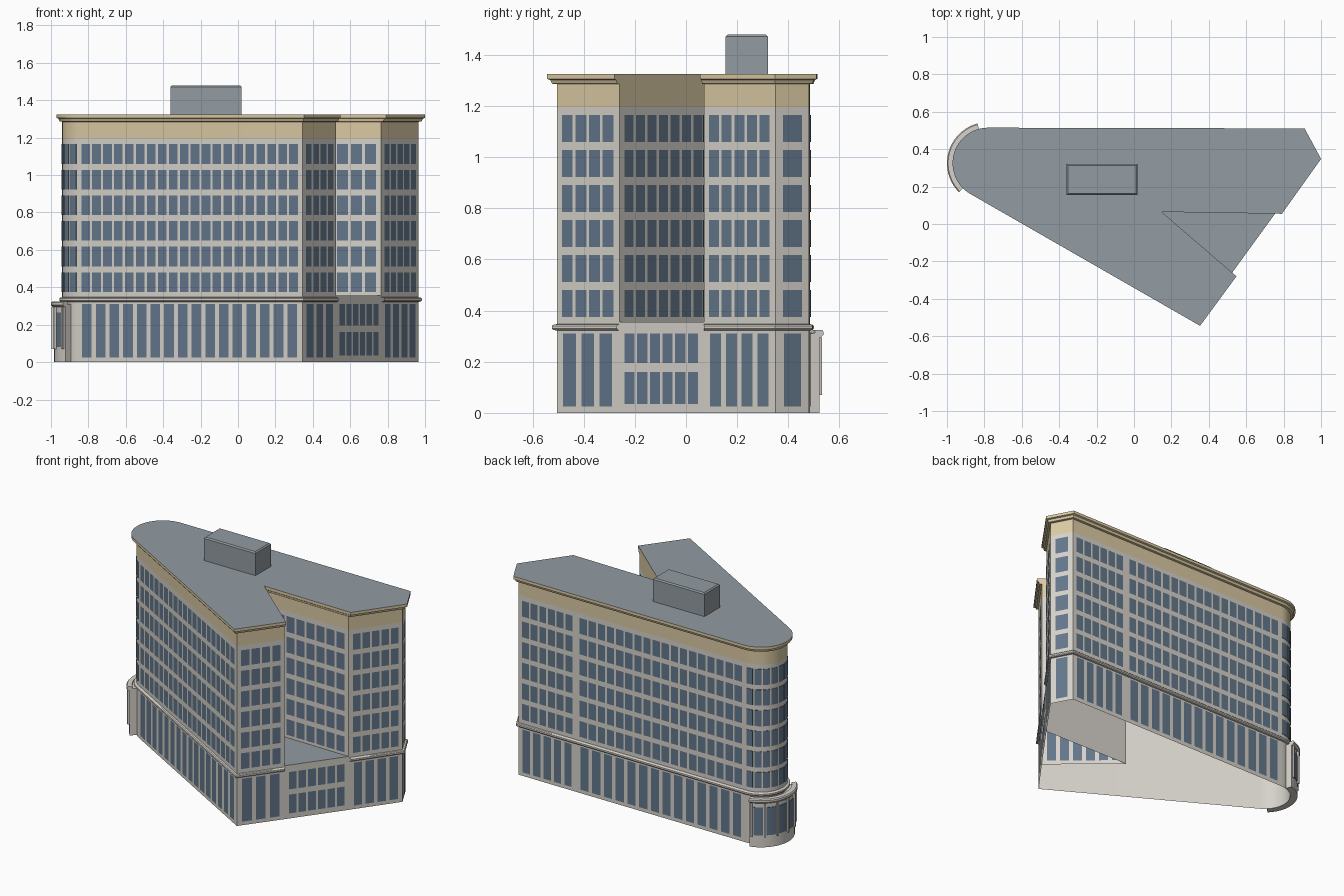
import bpy
from math import radians, cos, sin
from mathutils import Vector

cube = bpy.data.objects.get("Cube")
if cube:
    bpy.data.objects.remove(cube)


def material(name, rgb):
    m = bpy.data.materials.new(name)
    m.use_nodes = True
    m.diffuse_color = (*rgb, 1)
    bsdf = next(n for n in m.node_tree.nodes if n.type == 'BSDF_PRINCIPLED')
    bsdf.inputs["Base Color"].default_value = (*rgb, 1)
    bsdf.inputs["Roughness"].default_value = 0.8
    return m


STONE = material("pale_stone", (0.68, 0.65, 0.60))
CREAM = material("cream_band", (0.71, 0.59, 0.37))
GLASS = material("blue_glass", (0.125, 0.185, 0.26))
ROOF = material("grey_roof", (0.29, 0.33, 0.36))
parts = []


def add_mesh(name, verts, faces, mats, rule=None):
    me = bpy.data.meshes.new(name)
    me.from_pydata([tuple(v) for v in verts], [], faces)
    for m in mats:
        me.materials.append(m)
    if rule:
        for p in me.polygons:
            p.material_index = rule(p)
    me.update()
    ob = bpy.data.objects.new(name, me)
    bpy.context.collection.objects.link(ob)
    parts.append(ob)
    return ob


# Footprint, anticlockwise: wing tip, courtyard notch, east end, back, round nose
NOSE = Vector((-0.78, 0.325))
NOSE_R = 0.16
A, B, N, C = (Vector(p) for p in ((0.345, -0.505), (0.525, -0.26), (0.13, 0.08), (0.765, 0.07)))
D, E, M = (Vector(p) for p in ((0.965, 0.35), (0.895, 0.48), (0.47, 0.482)))


def polar(r, deg):
    return NOSE + Vector((cos(radians(deg)), sin(radians(deg)))) * r


ARC = [polar(NOSE_R, 90 + 150 * i / 24) for i in range(25)]
PLAN = [A, B, N, C, D, E, M] + ARC
COUNT = len(PLAN)


def normal(i):
    d = (PLAN[(i + 1) % COUNT] - PLAN[i % COUNT]).normalized()
    return Vector((d.y, -d.x))


def offset_plan(dist, court):
    """Push every wall line out by dist; the two courtyard walls use their own factor."""
    def amount(i):
        return dist * court.get(i % COUNT, 1)
    out = []
    for i, p in enumerate(PLAN):
        n1, n2 = normal(i - 1 + COUNT), normal(i)
        d1, d2 = amount(i - 1 + COUNT), amount(i)
        det = n1.x * n2.y - n1.y * n2.x
        if abs(det) < 0.02:
            out.append(p + n2 * d2)
        else:
            out.append(p + Vector(((d1 * n2.y - d2 * n1.y) / det,
                                   (d2 * n1.x - d1 * n2.x) / det)))
    return out


def shell(name, profile, mats, rule=None, court=None, skip=(), cap=False):
    """Loft the footprint through (height, outset) steps."""
    verts, faces = [], []
    for z, d in profile:
        verts += [(p.x, p.y, z) for p in offset_plan(d, court or {})]
    for k in range(len(profile) - 1):
        for i in range(COUNT):
            if i not in skip:
                j, b = (i + 1) % COUNT, k * COUNT
                faces.append((b + i, b + j, b + COUNT + j, b + COUNT + i))
    if cap:
        faces.append(tuple(range(len(verts) - COUNT, len(verts))))
    return add_mesh(name, verts, faces, mats, rule)


# Hollow walls with the cream band at the top
shell("main_walls", [(0, 0), (1.195, 0), (1.285, 0)], [STONE, CREAM],
      lambda p: int(p.center.z > 1.195))

# Cornice and roof deck
shell("cornice_and_roof",
      [(1.285, 0), (1.287, 0.014), (1.302, 0.02), (1.306, 0.03), (1.325, 0.03)],
      [CREAM, ROOF], lambda p: int(len(p.vertices) > 4), court={1: 0, 2: 0.5}, cap=True)

# Rounded string course above the ground floor
shell("string_course",
      [(0.322, 0), (0.324, 0.01), (0.33, 0.015), (0.34, 0.015), (0.345, 0.01), (0.347, 0)],
      [STONE], court={1: 0, 2: 0}, skip=(1, 2))

# Low block closing the courtyard
add_mesh("courtyard_front_wall",
         [(*B, 0), (*C, 0), (*C, 0.355), (*B, 0.355)], [(0, 1, 2, 3)], [STONE])
add_mesh("courtyard_roof", [(*B, 0.355), (*C, 0.355), (*N, 0.355)], [(0, 1, 2)], [ROOF])

UPPER = [(0.375 + 0.137 * k, 0.48 + 0.137 * k) for k in range(6)]
GROUND = [(0.025, 0.31)]


def windows(name, p, q, count, rows, fill):
    """Thin panes in even columns along the wall from p to q."""
    run = q - p
    along = run.normalized()
    out = Vector((along.y, -along.x)) * 0.003
    margin = 0.02
    pitch = (run.length - 2 * margin) / count
    verts, faces = [], []
    for i in range(count):
        mid = margin + pitch * (i + 0.5)
        a = p + along * (mid - pitch * fill / 2) + out
        b = p + along * (mid + pitch * fill / 2) + out
        for lo, hi in rows:
            k = len(verts)
            verts += [(*a, lo), (*b, lo), (*b, hi), (*a, hi)]
            faces.append((k, k + 1, k + 2, k + 3))
    add_mesh(name, verts, faces, [GLASS])


walls = [("wing_end", A, B, 4, 3), ("courtyard_south", B, N, 7, 6),
         ("courtyard_north", N, C, 8, 7), ("east", C, D, 5, 4),
         ("corner", D, E, 1, 1), ("back_short", E, M, 6, 5),
         ("back_long", M, ARC[0], 18, 14), ("front", ARC[-1], A, 20, 16)]
for label, p, q, upper, ground in walls:
    windows(label + "_upper_windows", p, q, upper, UPPER, 0.79)
    windows(label + "_ground_windows", p, q, ground, GROUND, 0.7)
windows("courtyard_front_windows", B, C, 6, [(0.035, 0.16), (0.195, 0.31)], 0.8)


def arc_solid(name, profile, spans, mat, steps):
    """Sweep a closed (radius, height) profile around the nose over each angle span."""
    verts, faces, n = [], [], len(profile)
    for a0, a1 in spans:
        base = len(verts)
        for s in range(steps + 1):
            verts += [(*polar(r, a0 + (a1 - a0) * s / steps), z) for r, z in profile]
        for s in range(steps):
            for i in range(n):
                j, b = (i + 1) % n, base + s * n
                faces.append((b + i, b + j, b + n + j, b + n + i))
        end = base + steps * n
        faces.append(tuple(base + i for i in reversed(range(n))))
        faces.append(tuple(end + i for i in range(n)))
    add_mesh(name, verts, faces, [mat])


def ring(r0, r1, z0, z1):
    return [(r0, z0), (r0, z1), (r1, z1), (r1, z0)]


# Curved windows around the nose
pitch = 150 / 8
columns = [(90 + pitch * (i + 0.1), 90 + pitch * (i + 0.9)) for i in range(8)]
for k, (lo, hi) in enumerate(UPPER):
    arc_solid(f"nose_windows_{k + 1}", ring(0.156, 0.163, lo, hi), columns, GLASS, 3)

# Curved entrance porch with canopy, panes and pilasters
START, END = 105, 225
arc_solid("porch_wall", ring(0.158, 0.203, 0, 0.3), [(START, END)], STONE, 20)
arc_solid("porch_canopy",
          [(0.158, 0.295), (0.158, 0.31), (0.185, 0.312), (0.185, 0.325), (0.214, 0.325),
           (0.22, 0.318), (0.22, 0.305), (0.21, 0.295)], [(START, END)], STONE, 20)
bay = (END - START - 8) / 5
bays = [START + 4 + bay * i for i in range(6)]
arc_solid("porch_windows", ring(0.2, 0.206, 0.08, 0.265),
          [(a + 3, a + bay - 3) for a in bays[:-1]], GLASS, 4)
arc_solid("porch_pilasters", ring(0.2, 0.216, 0.07, 0.295),
          [(a - 1.5, a + 1.5) for a in bays], STONE, 1)

# Plant room on the roof with softened top edges
x0, x1, y0, y1, z0, z1 = -0.36, 0.02, 0.155, 0.32, 1.325, 1.48
e = 0.008
levels = [(z0, 0), (z1 - e, 0), (z1, e)]
verts = [v for z, s in levels for v in
         ((x0 + s, y0 + s, z), (x1 - s, y0 + s, z), (x1 - s, y1 - s, z), (x0 + s, y1 - s, z))]
faces = [(k + i, k + (i + 1) % 4, k + 4 + (i + 1) % 4, k + 4 + i)
         for k in (0, 4) for i in range(4)] + [(8, 9, 10, 11)]
add_mesh("plant_room", verts, faces, [ROOF])

# Smooth the curves, keep the corners crisp
bpy.ops.object.select_all(action='DESELECT')
for ob in parts:
    ob.select_set(True)
bpy.context.view_layer.objects.active = parts[0]
bpy.ops.object.shade_smooth_by_angle(angle=radians(25))
